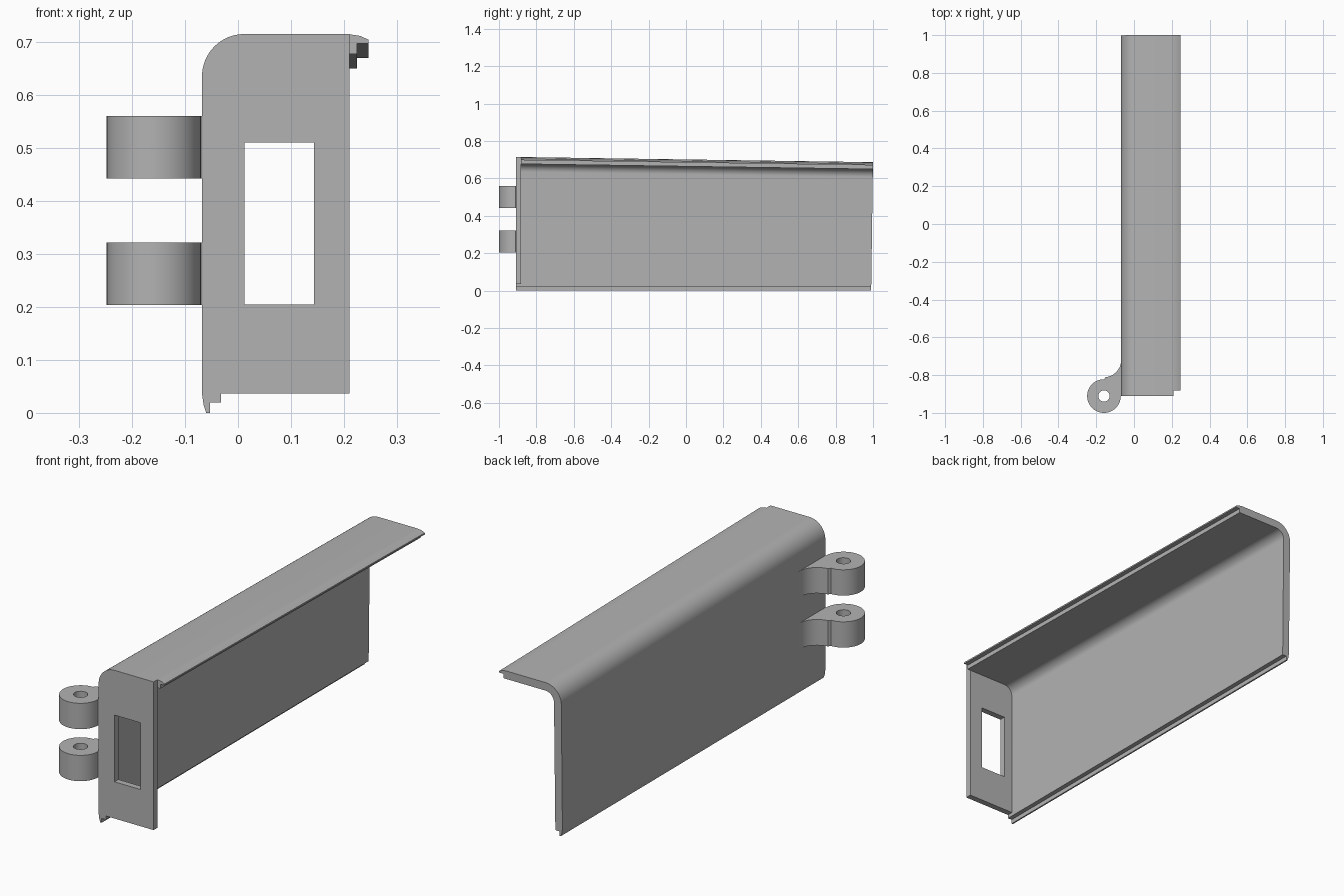
import bpy, bmesh
from math import sin, cos, radians
from mathutils import Vector

cube = bpy.data.objects.get("Cube")
if cube:
    bpy.data.objects.remove(cube, do_unlink=True)

grey = bpy.data.materials.new("plain grey")
grey.use_nodes = True
COLOUR = (0.45, 0.45, 0.45, 1)
grey.diffuse_color = COLOUR
grey.node_tree.nodes["Principled BSDF"].inputs["Base Color"].default_value = COLOUR

FRONT, PLATE_BACK, BACK = -0.91, -0.882, 0.99
LEFT, INNER, EDGE = -0.068, -0.032, 0.21
TOP, THICK, FOOT = 0.715, 0.037, 0.037


def arc(cx, cy, r, start, end, n=16):
    angles = [radians(start + (end - start) * i / n) for i in range(n + 1)]
    return [(cx + r * cos(a), cy + r * sin(a)) for a in angles]


def taper(co):
    # the roof falls gently to the rear, and the rear edge leans out
    t = (co.y - FRONT) / (BACK - FRONT)
    if co.z > 0.6:
        co.z -= 0.028 * t
    if t > 0.9:
        co.y += 0.014 * co.z


def prism(name, loops, lo, hi, along_y=True):
    """Extrude an outline, with optional hole loops, along y or z."""
    bm = bmesh.new()
    place = (lambda a, b: (a, lo, b)) if along_y else (lambda a, b: (a, b, lo))
    edges = []
    for loop in loops:
        vs = [bm.verts.new(place(*p)) for p in loop]
        edges += [bm.edges.new((v, vs[i - 1])) for i, v in enumerate(vs)]
    bmesh.ops.triangle_fill(bm, use_beauty=True, use_dissolve=False, edges=edges)
    ext = bmesh.ops.extrude_face_region(bm, geom=bm.faces[:], use_keep_orig=True)
    depth = hi - lo
    move = Vector((0, depth, 0)) if along_y else Vector((0, 0, depth))
    for v in ext["geom"]:
        if isinstance(v, bmesh.types.BMVert):
            v.co += move
    if along_y:
        for v in bm.verts:
            taper(v.co)
    bmesh.ops.recalc_face_normals(bm, faces=bm.faces[:])
    me = bpy.data.meshes.new(name)
    bm.to_mesh(me)
    bm.free()
    me.materials.append(grey)
    ob = bpy.data.objects.new(name, me)
    bpy.context.collection.objects.link(ob)
    bpy.ops.object.select_all(action="DESELECT")
    ob.select_set(True)
    bpy.context.view_layer.objects.active = ob
    bpy.ops.object.shade_smooth_by_angle(angle=radians(30))


# rounded outer and inner corner between side wall and roof
outer = arc(0.012, TOP - 0.08, 0.08, 180, 90)
inner = arc(0.012, TOP - 0.08, 0.08 - THICK, 90, 180)

# stepped tongue under the side wall
tongue = [(INNER, FOOT), (INNER, 0.02), (-0.053, 0.02), (-0.053, 0),
          (-0.06, 0), (-0.065, 0.015), (LEFT, FOOT)]

# side wall and roof
prism("side_and_roof_shell",
      [tongue + outer + [(EDGE, TOP), (EDGE, TOP - THICK)] + inner],
      PLATE_BACK, BACK)
prism("front_tongue", [tongue], FRONT, PLATE_BACK)

# stepped rim along the free edge of the roof
prism("roof_rim",
      [[(EDGE, TOP), (0.23, 0.712), (0.246, 0.705), (0.246, 0.698),
        (0.225, 0.698), (0.225, TOP - THICK), (EDGE, TOP - THICK)]],
      PLATE_BACK, BACK)

# front plate with its rectangular opening
window = [(0.012, 0.205), (0.143, 0.205), (0.143, 0.51), (0.012, 0.51)]
prism("front_plate",
      [[(EDGE, FOOT), (LEFT, FOOT)] + outer + [(EDGE, TOP)], window],
      FRONT, PLATE_BACK)

# two hinge knuckles, each flaring into the side wall
PX, PY, R = -0.159, -0.911, 0.089
knuckle = (arc(PX, PY, R, 90, 360, 36)
           + [(LEFT + 0.01, PY + 0.003), (LEFT + 0.01, -0.72)]
           + arc(PX, -0.72, -LEFT - 0.159 + 0.182, 0, -90)[:-1])
pin_hole = arc(PX, PY, 0.03, 0, 360, 24)[:-1]
for name, z in (("lower_hinge_knuckle", 0.204), ("upper_hinge_knuckle", 0.442)):
    prism(name, [knuckle, pin_hole], z, z + 0.118, along_y=False)
